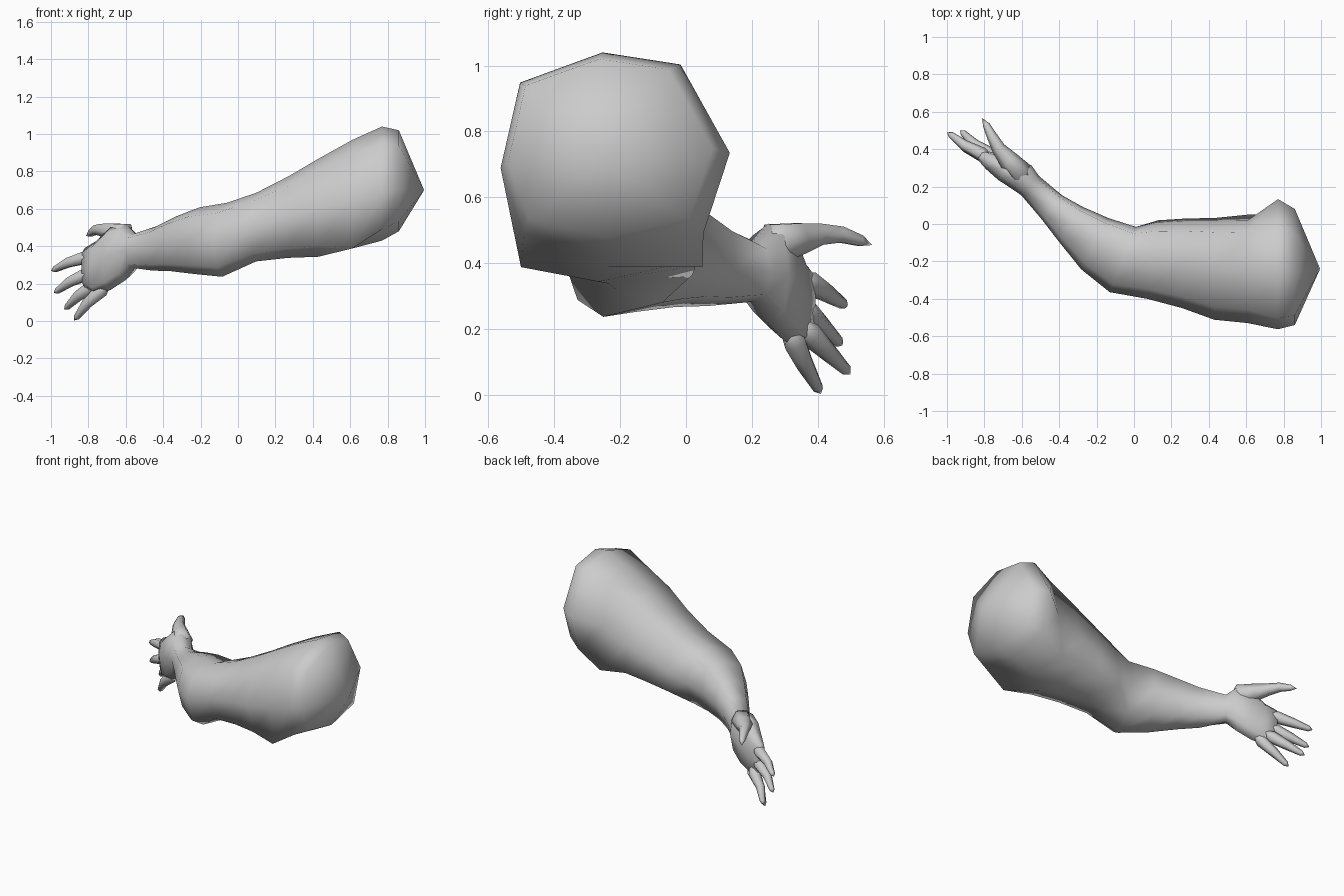
import bpy, bmesh, math
from mathutils import Vector

if "Cube" in bpy.data.objects:
    bpy.data.objects.remove(bpy.data.objects["Cube"])


def loft(name, rings, tip_a=None, tip_b=None):
    """Skin a list of vertex rings, closing each end with a fan or a flat cap."""
    bm = bmesh.new()
    vs = [[bm.verts.new(p) for p in r] for r in rings]
    n = len(vs[0])
    for a, b in zip(vs, vs[1:]):
        for i in range(n):
            bm.faces.new((a[i], a[(i + 1) % n], b[(i + 1) % n], b[i]))
    for ring, tip in ((vs[0], tip_a), (vs[-1], tip_b)):
        if tip:
            t = bm.verts.new(tip)
            for i in range(n):
                bm.faces.new((ring[i], ring[(i + 1) % n], t))
        else:
            bm.faces.new(ring)
    bmesh.ops.recalc_face_normals(bm, faces=bm.faces[:])
    me = bpy.data.meshes.new(name)
    bm.to_mesh(me)
    bm.free()
    for p in me.polygons:
        p.use_smooth = True
    ob = bpy.data.objects.new(name, me)
    bpy.context.collection.objects.link(ob)
    return ob


def upright_ring(x, y, z, w, h, yaw, profile):
    """Upright section, turned by yaw so it follows the bent arm."""
    a = math.radians(yaw)
    side = Vector((math.sin(a), math.cos(a), 0))
    return [Vector((x, y, z)) + side * w * u + Vector((0, 0, h * v)) for u, v in profile]


def finger(name, path, radii, n=6):
    """Tapered digit along a path, pointed at both ends (the root is buried)."""
    path = [Vector(p) for p in path]
    rings = []
    for k in range(1, len(path) - 1):
        d = (path[k + 1] - path[k - 1]).normalized()
        u = d.cross(Vector((0, 0, 1))).normalized()
        v = u.cross(d)
        rings.append([path[k] + radii[k - 1] * (u * math.cos(t) + v * math.sin(t))
                      for t in (2 * math.pi * i / n for i in range(n))])
    return loft(name, rings, path[0], path[-1])


# eight-sided unit sections
CAP = [(1, 0), (.57, .88), (-.11, 1), (-.83, .70), (-1, -.15), (-.8, -.8), (0, -1), (.77, -.8)]
PIT = [(.9, 0), (.66, .9), (-.05, 1), (-.75, .75), (-1, -.1), (-.9, -1), (0, -1), (1, -1)]
UPPER = [(.95, -.05), (.72, .90), (0, 1), (-.75, .75), (-1, 0), (-.78, -.78), (-.1, -1), (1, -.75)]
FORE = [(1, 0), (.80, .92), (.05, 1), (-.76, .72), (-1, 0), (-.8, -.74), (-.35, -1), (.68, -.78)]
HAND = [(1, 0), (.76, .76), (0, 1), (-.76, .76), (-1, 0), (-.76, -.76), (0, -1), (.76, -.76)]

# arm and palm: x, y, z, half width, half height, yaw, section
sections = [
    (0.86, -0.23, 0.75, 0.31, 0.27, 0, CAP),
    (0.77, -0.215, 0.735, 0.348, 0.305, 0, CAP),
    (0.61, -0.24, 0.678, 0.290, 0.290, 0, PIT),
    (0.43, -0.24, 0.606, 0.272, 0.262, 0, UPPER),
    (0.27, -0.21, 0.556, 0.240, 0.218, 3, UPPER),
    (0.10, -0.19, 0.503, 0.212, 0.184, 8, UPPER),
    (-0.06, -0.19, 0.435, 0.188, 0.198, 22, FORE),
    (-0.21, -0.105, 0.430, 0.155, 0.178, 28, FORE),
    (-0.34, 0.00, 0.412, 0.112, 0.145, 34, FORE),
    (-0.44, 0.09, 0.388, 0.084, 0.118, 40, FORE),
    (-0.555, 0.205, 0.375, 0.070, 0.092, 42, HAND),
    (-0.60, 0.25, 0.370, 0.082, 0.150, 40, HAND),
    (-0.68, 0.295, 0.335, 0.075, 0.168, 38, HAND),
    (-0.76, 0.335, 0.285, 0.052, 0.142, 37, HAND),
    (-0.82, 0.37, 0.285, 0.030, 0.105, 37, HAND),
]
loft("arm_and_palm", [upright_ring(*s) for s in sections], (0.995, -0.24, 0.70))

# four fingers: knuckle and tip, with a slight bow at the middle joint
fingers = {
    "index_finger": ((-0.72, 0.315, 0.375), (-1.0, 0.49, 0.268)),
    "middle_finger": ((-0.72, 0.315, 0.300), (-0.985, 0.475, 0.150)),
    "ring_finger": ((-0.70, 0.315, 0.245), (-0.93, 0.50, 0.062)),
    "little_finger": ((-0.66, 0.29, 0.240), (-0.878, 0.41, 0.003)),
}
bow = Vector((-0.008, -0.006, 0.006))
for name, (a, b) in fingers.items():
    a, b = Vector(a), Vector(b)
    finger(name, [a, a.lerp(b, 0.33), a.lerp(b, 0.64) + bow, a.lerp(b, 0.93), b],
           [0.038, 0.029, 0.017])

# thumb, with its fleshy root inside the palm
finger("thumb", [(-0.555, 0.205, 0.41), (-0.61, 0.275, 0.463), (-0.67, 0.34, 0.475),
                 (-0.725, 0.405, 0.488), (-0.76, 0.47, 0.487), (-0.79, 0.53, 0.468),
                 (-0.812, 0.565, 0.455)],
       [0.067, 0.054, 0.037, 0.028, 0.019])
